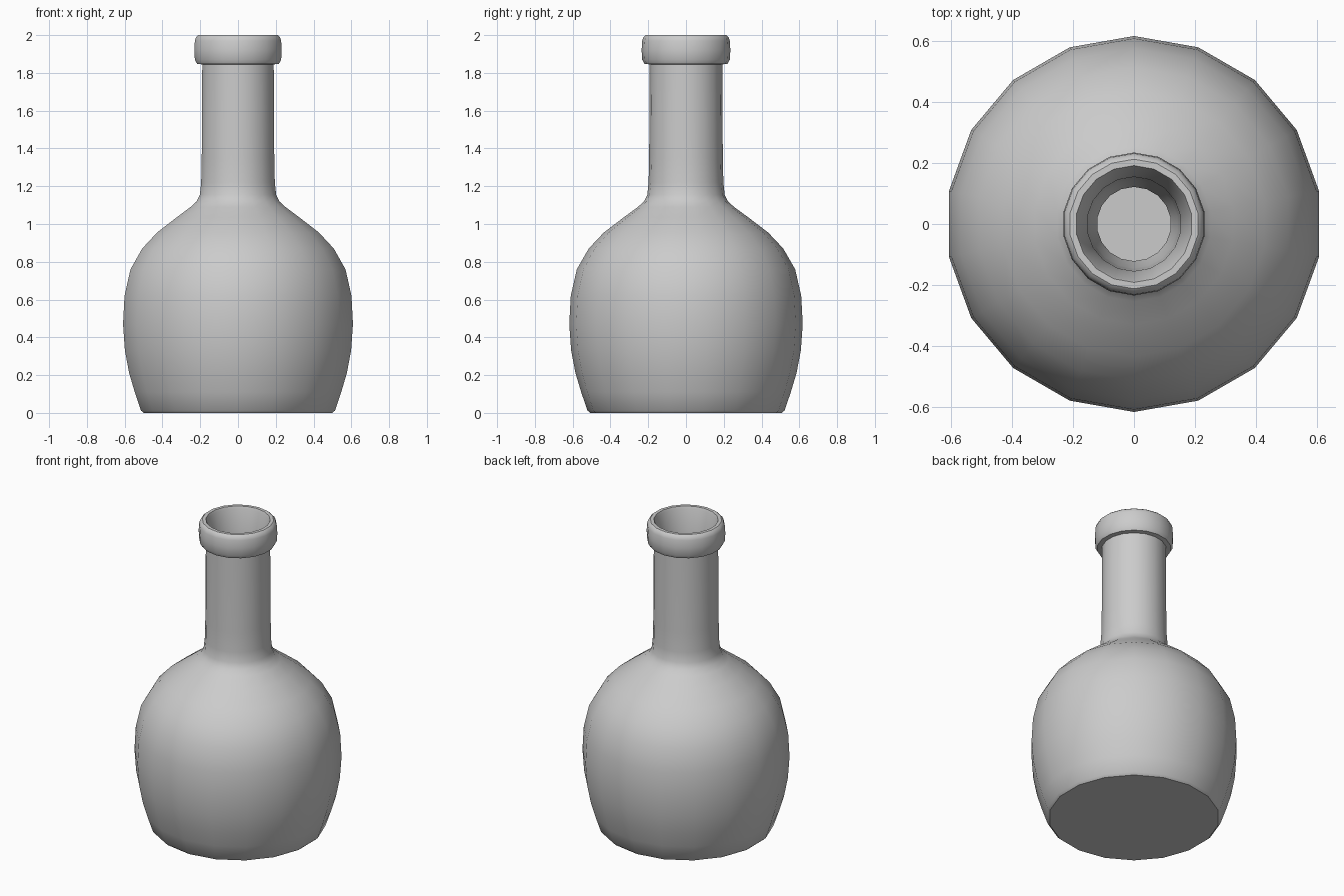
import bpy, bmesh, math

if "Cube" in bpy.data.objects:
    bpy.data.objects.remove(bpy.data.objects["Cube"])

SIDES = 18


def lathe(name, profile):
    """Revolve (radius, z) points into a closed-end shell, one corner facing +y."""
    bm = bmesh.new()
    rings = []
    for r, z in profile:
        ring = []
        for i in range(SIDES):
            a = math.pi / 2 + 2 * math.pi * i / SIDES
            ring.append(bm.verts.new((r * math.cos(a), r * math.sin(a), z)))
        rings.append(ring)
    for low, high in zip(rings, rings[1:]):
        for i in range(SIDES):
            j = (i + 1) % SIDES
            bm.faces.new((low[i], low[j], high[j], high[i]))
    bm.faces.new(list(reversed(rings[0])))
    bm.faces.new(rings[-1])
    bmesh.ops.recalc_face_normals(bm, faces=bm.faces)
    mesh = bpy.data.meshes.new(name)
    bm.to_mesh(mesh)
    bm.free()
    obj = bpy.data.objects.new(name, mesh)
    bpy.context.collection.objects.link(obj)
    bpy.ops.object.select_all(action='DESELECT')
    obj.select_set(True)
    bpy.context.view_layer.objects.active = obj
    bpy.ops.object.shade_smooth_by_angle(angle=math.radians(32))
    return obj


# Outside: base, round belly, shoulder, neck
outside = [
    (0.508, 0.0), (0.522, 0.013), (0.555, 0.11), (0.585, 0.21), (0.608, 0.33),
    (0.618, 0.47), (0.610, 0.62), (0.578, 0.76), (0.515, 0.87), (0.435, 0.955),
    (0.330, 1.035), (0.255, 1.09), (0.222, 1.12), (0.205, 1.155), (0.198, 1.22),
    (0.195, 1.35), (0.192, 1.845),
]
# Rolled lip
lip = [
    (0.220, 1.848), (0.232, 1.87), (0.235, 1.92), (0.232, 1.97),
    (0.225, 1.99), (0.213, 2.0), (0.192, 2.0), (0.186, 1.985),
]
# Inside: mouth, bore, pinch at the shoulder, hollow belly, floor
inside = [
    (0.165, 1.87), (0.155, 1.80), (0.150, 1.35), (0.145, 1.22), (0.122, 1.10),
    (0.200, 1.045), (0.300, 0.98), (0.400, 0.90), (0.475, 0.82), (0.535, 0.73),
    (0.565, 0.61), (0.574, 0.47), (0.565, 0.34), (0.542, 0.22), (0.490, 0.045),
]
lathe("bottle", outside + lip + inside)
